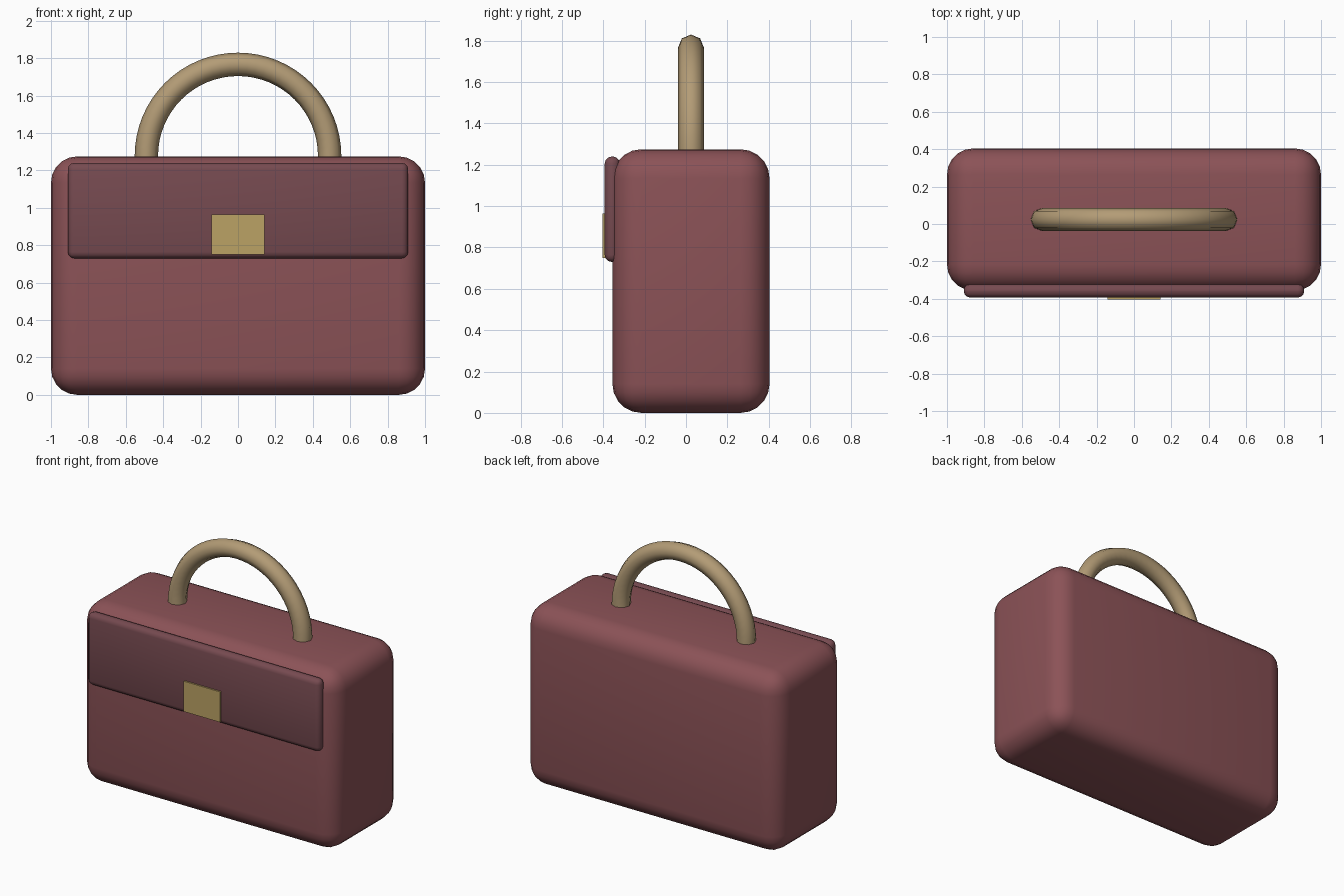
import bpy
from math import pi, cos, sin, radians

if "Cube" in bpy.data.objects:
    bpy.data.objects.remove(bpy.data.objects["Cube"])

YC = 0.024  # depth centre of the body and handle


def material(name, rgb):
    m = bpy.data.materials.new(name)
    m.diffuse_color = (*rgb, 1)
    m.use_nodes = True
    m.node_tree.nodes["Principled BSDF"].inputs["Base Color"].default_value = m.diffuse_color
    return m


def box(name, lo, hi, mat, bevel=0, segments=4):
    """Box between two corners, with optional rounded edges."""
    mid = [(a + b) / 2 for a, b in zip(lo, hi)]
    bpy.ops.mesh.primitive_cube_add(size=1, location=mid)
    ob = bpy.context.object
    ob.name = name
    ob.scale = [b - a for a, b in zip(lo, hi)]
    bpy.ops.object.transform_apply(location=False, rotation=False, scale=True)
    ob.data.materials.append(mat)
    if bevel:
        mod = ob.modifiers.new("rounded_edges", 'BEVEL')
        mod.width = bevel
        mod.segments = segments
        bpy.ops.object.modifier_apply(modifier=mod.name)
        bpy.ops.object.shade_smooth_by_angle(angle=radians(40))
    return ob


leather = material("leather", (0.26, 0.085, 0.095))
dark_leather = material("dark_leather", (0.18, 0.068, 0.08))
brass = material("brass", (0.50, 0.36, 0.13))
tan = material("tan", (0.45, 0.33, 0.18))

# Body, front flap and clasp plate
box("body", (-1, YC - 0.38, 0), (1, YC + 0.38, 1.275), leather, 0.14, 5)
box("flap", (-0.91, -0.393, 0.73), (0.91, -0.32, 1.24), dark_leather, 0.034, 3)
box("clasp", (-0.142, -0.404, 0.75), (0.142, -0.37, 0.965), brass)

# Handle: eight-sided tube swept round a half circle, feet sunk into the body
R, r, zc, steps, sides = 0.49, 0.0625, 1.277, 32, 8
verts, faces = [], []
path = [(R, zc - 0.04, 0)]
path += [(R * cos(pi * i / steps), zc + R * sin(pi * i / steps), pi * i / steps)
         for i in range(steps + 1)]
path += [(-R, zc - 0.04, pi)]
for x, z, a in path:
    for j in range(sides):
        t = 2 * pi * j / sides
        verts.append((x + r * cos(t) * cos(a), YC + r * sin(t), z + r * cos(t) * sin(a)))
for i in range(len(path) - 1):
    for j in range(sides):
        k = (j + 1) % sides
        faces.append((i * sides + j, i * sides + k, (i + 1) * sides + k, (i + 1) * sides + j))
last = (len(path) - 1) * sides
faces += [tuple(reversed(range(sides))), tuple(range(last, last + sides))]
mesh = bpy.data.meshes.new("handle")
mesh.from_pydata(verts, [], faces)
mesh.materials.append(tan)
handle = bpy.data.objects.new("handle", mesh)
bpy.context.collection.objects.link(handle)
bpy.ops.object.select_all(action='DESELECT')
handle.select_set(True)
bpy.context.view_layer.objects.active = handle
bpy.ops.object.mode_set(mode='EDIT')
bpy.ops.mesh.select_all(action='SELECT')
bpy.ops.mesh.normals_make_consistent(inside=False)
bpy.ops.object.mode_set(mode='OBJECT')
bpy.ops.object.shade_smooth_by_angle(angle=radians(60))
